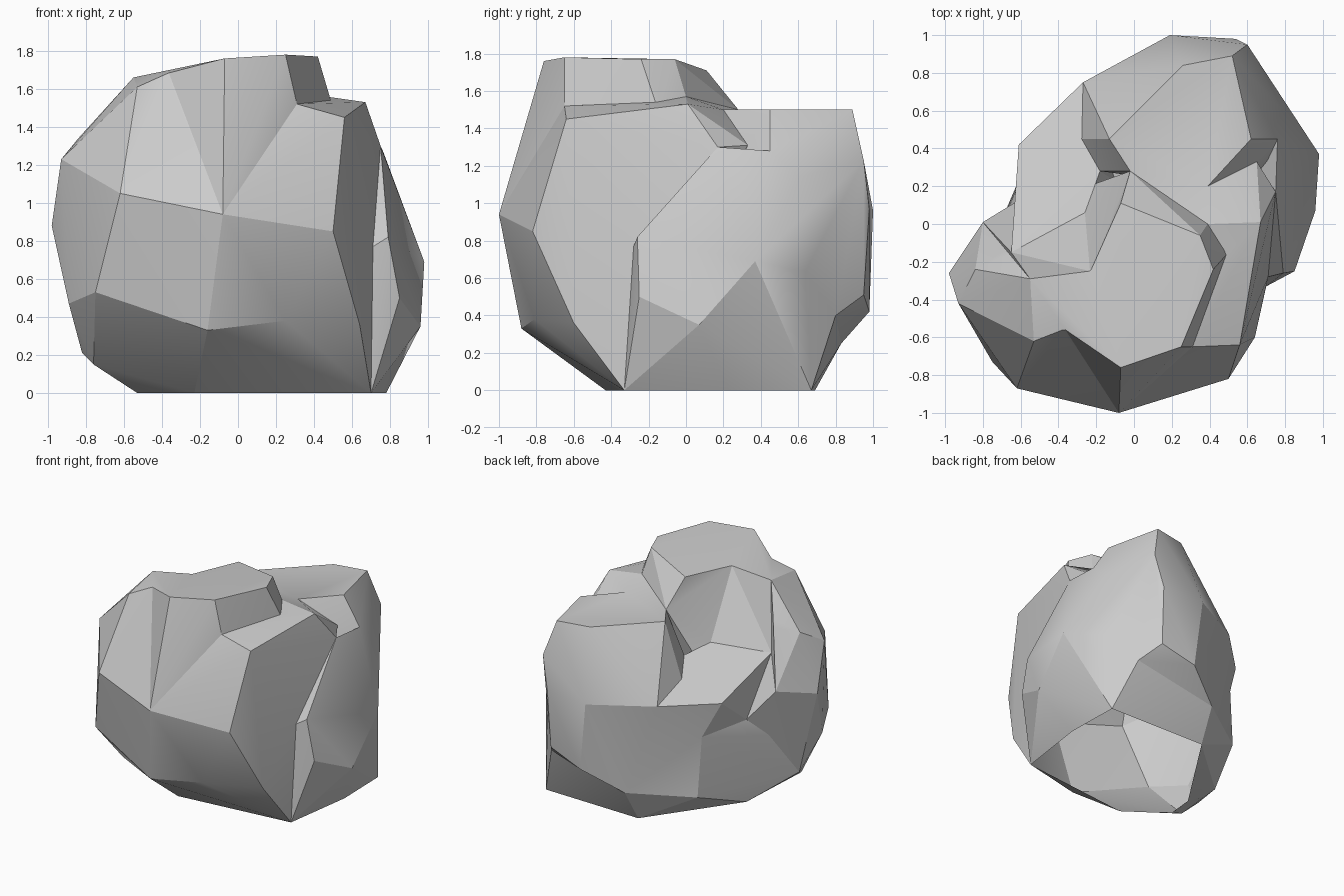
import bpy
import bmesh
import math

default_cube = bpy.data.objects.get("Cube")
if default_cube:
    bpy.data.objects.remove(default_cube, do_unlink=True)


def make_material(name, color):
    material = bpy.data.materials.new(name)
    material.use_nodes = True
    material.diffuse_color = color
    shader = next(n for n in material.node_tree.nodes if n.type == "BSDF_PRINCIPLED")
    shader.inputs["Base Color"].default_value = color
    shader.inputs["Roughness"].default_value = 0.9
    return material


def make_lobe(name, points):
    """Wrap a convex chunk of stone around its corner points."""
    bm = bmesh.new()
    for point in points:
        bm.verts.new(point)
    hull = bmesh.ops.convex_hull(bm, input=bm.verts)
    unused = {g for g in hull["geom_interior"] + hull["geom_unused"]
              if isinstance(g, bmesh.types.BMVert)}
    bmesh.ops.delete(bm, geom=list(unused), context="VERTS")
    bmesh.ops.recalc_face_normals(bm, faces=bm.faces)
    mesh = bpy.data.meshes.new(name)
    bm.to_mesh(mesh)
    bm.free()
    chunk = bpy.data.objects.new(name, mesh)
    bpy.context.collection.objects.link(chunk)
    return chunk


def combine(target, tool, operation):
    """Apply a boolean with the tool and then discard the tool."""
    modifier = target.modifiers.new("combine", "BOOLEAN")
    modifier.operation = operation
    modifier.solver = "EXACT"
    modifier.object = tool
    bpy.context.view_layer.objects.active = target
    bpy.ops.object.modifier_apply(modifier=modifier.name)
    bpy.data.objects.remove(tool, do_unlink=True)


# Tall crown with the broad flat top and the rounded left flank
crown = make_lobe("rock", [
    (-.07, -.76, 1.76), (.25, -.65, 1.78), (.42, -.24, 1.77), (.35, -.06, 1.77),
    (-.07, .11, 1.71), (-.55, -.29, 1.66), (-.53, -.62, 1.61),
    (-.62, -.87, 1.05), (-.08, -1, .94), (.31, -.65, 1.52), (.5, -.15, 1.5),
    (.39, 0, 1.57), (-.02, .28, 1.5), (-.93, -.42, 1.23), (-.98, -.26, .88),
    (-.84, -.24, 1.34), (-.8, .01, .95), (-.75, -.73, .53), (-.89, -.45, .47),
    (-.16, -.88, .33), (-.82, -.26, .21), (-.62, .12, .72), (.2, 0, .4),
])

# Front shoulder below the step in the crown
shoulder = make_lobe("front_shoulder", [
    (-.08, -1, .94), (.5, -.82, .85), (.56, -.64, 1.45), (.31, -.65, 1.52),
    (.67, .01, 1.53), (.5, -.15, 1.5), (.39, 0, 1.57), (.39, .2, 1.5),
    (-.02, .28, 1.5), (.65, .33, 1.31), (.75, .17, 1.3), (.71, -.28, .77),
    (.7, -.33, 0), (.64, -.6, .36), (.25, -.81, .38), (-.16, -.88, .33),
    (-.23, -.43, 0), (-.1, .2, .5),
])

# Bulge on the right flank
flank = make_lobe("side_bulge", [
    (.79, -.26, .82), (.85, -.25, .5), (.96, .07, .35), (.98, .37, .69),
    (.78, .61, 1.14), (.76, .45, 1.28), (.75, .17, 1.3), (.71, -.28, .77),
    (.7, -.33, 0), (.78, .23, 0), (.77, .67, 0), (.63, .8, .4), (.3, .3, .5),
])

# Rear block with the level plateau
plateau = make_lobe("rear_plateau", [
    (.26, .84, 1.5), (.52, .89, 1.5), (.62, .45, 1.5), (.39, .2, 1.5),
    (-.02, .28, 1.5), (-.13, .45, 1.5), (-.27, .75, .97), (-.28, .45, 1.07),
    (-.18, .28, 1.18), (.19, 1, .96), (.6, .95, 1.23), (.54, .98, .97),
    (.53, .95, .51), (.25, .98, .42), (-.04, .83, .25), (.63, .8, .4),
    (.76, .45, 1.28), (.65, .33, 1.31), (.78, .61, 1.14), (.98, .37, .69),
])

# Low ledge at the rear left
ledge = make_lobe("rear_ledge", [
    (-.28, .45, 1.07), (-.18, .28, 1.18), (-.26, .06, 1.22), (-.65, -.15, 1.16),
    (-.61, .42, .96), (-.27, .75, .97), (-.49, .5, .69), (-.62, .12, .72),
    (-.04, .83, .25), (.1, .1, .5),
])

# Foot that narrows to the open underside and rises into a solid core
foot = make_lobe("foot", [
    (-.53, -.2, 0), (-.23, -.43, 0), (.7, -.33, 0), (.78, .23, 0), (.77, .67, 0),
    (-.06, .69, 0), (-.51, 0, 0), (-.04, .83, .25), (-.48, .54, .22),
    (-.64, .15, .08), (-.76, -.37, .15), (-.82, -.26, .21), (-.89, -.45, .47),
    (-.75, -.73, .53), (-.16, -.88, .33), (-.49, .5, .69), (-.62, .12, .72),
    (.63, .8, .4), (.3, .4, 1.2), (-.1, .2, .9),
])

# Hollow above the ledge
hollow = make_lobe("hollow_cutter", [
    (-.18, .28, 1.18), (-.26, .06, 1.22), (-.65, -.15, 1.16), (-.8, .01, .95),
    (-.61, .42, .96), (-.27, .75, .97), (-.02, .28, 1.5), (-.07, .11, 1.71),
    (-.23, -.25, 1.71), (-.55, -.29, 1.66), (-.13, .45, 1.5), (-.07, .11, 1.9),
    (-.23, -.25, 1.9), (-.55, -.29, 1.9), (-.85, .1, 1.3), (-.7, .6, 1),
    (-.4, .9, 1.2),
])

# Valley running down between the ledge and the left flank
valley = make_lobe("valley_cutter", [
    (-.65, -.15, 1.16), (-.8, .01, .95), (-.61, .42, .96), (-.62, .12, .72),
    (-.85, .3, .85),
])

# Shallow chip in the upper front edge
chip = make_lobe("chip_cutter", [
    (-.07, -.76, 1.76), (-.37, -.55, 1.7), (-.53, -.62, 1.61), (-.62, -.87, 1.05),
    (-.08, -1, .94), (-.07, -.76, 1.9), (-.37, -.55, 1.9), (-.53, -.62, 1.9),
    (-.3, -1.2, 1.8),
])

# Weld the front chunks, carve the recesses, then add the rear chunks
for chunk in (shoulder, foot):
    combine(crown, chunk, "UNION")
for cutter in (hollow, valley, chip):
    cutter.hide_render = True
    combine(crown, cutter, "DIFFERENCE")
for chunk in (ledge, flank, plateau):
    combine(crown, chunk, "UNION")

# Clean tiny slivers, merge flat facets and open the underside
bm = bmesh.new()
bm.from_mesh(crown.data)
bmesh.ops.remove_doubles(bm, verts=bm.verts, dist=0.004)
bmesh.ops.dissolve_limit(bm, angle_limit=math.radians(2),
                         verts=bm.verts, edges=bm.edges)
underside = [f for f in bm.faces if all(v.co.z < 0.01 for v in f.verts)]
bmesh.ops.delete(bm, geom=underside, context="FACES")
bm.to_mesh(crown.data)
bm.free()

# Grey stone with crisp facet edges
crown.data.materials.clear()
crown.data.materials.append(make_material("stone_grey", (.6, .6, .6, 1)))
bpy.ops.object.select_all(action="DESELECT")
crown.select_set(True)
bpy.context.view_layer.objects.active = crown
bpy.ops.object.shade_smooth_by_angle(angle=math.radians(20))
